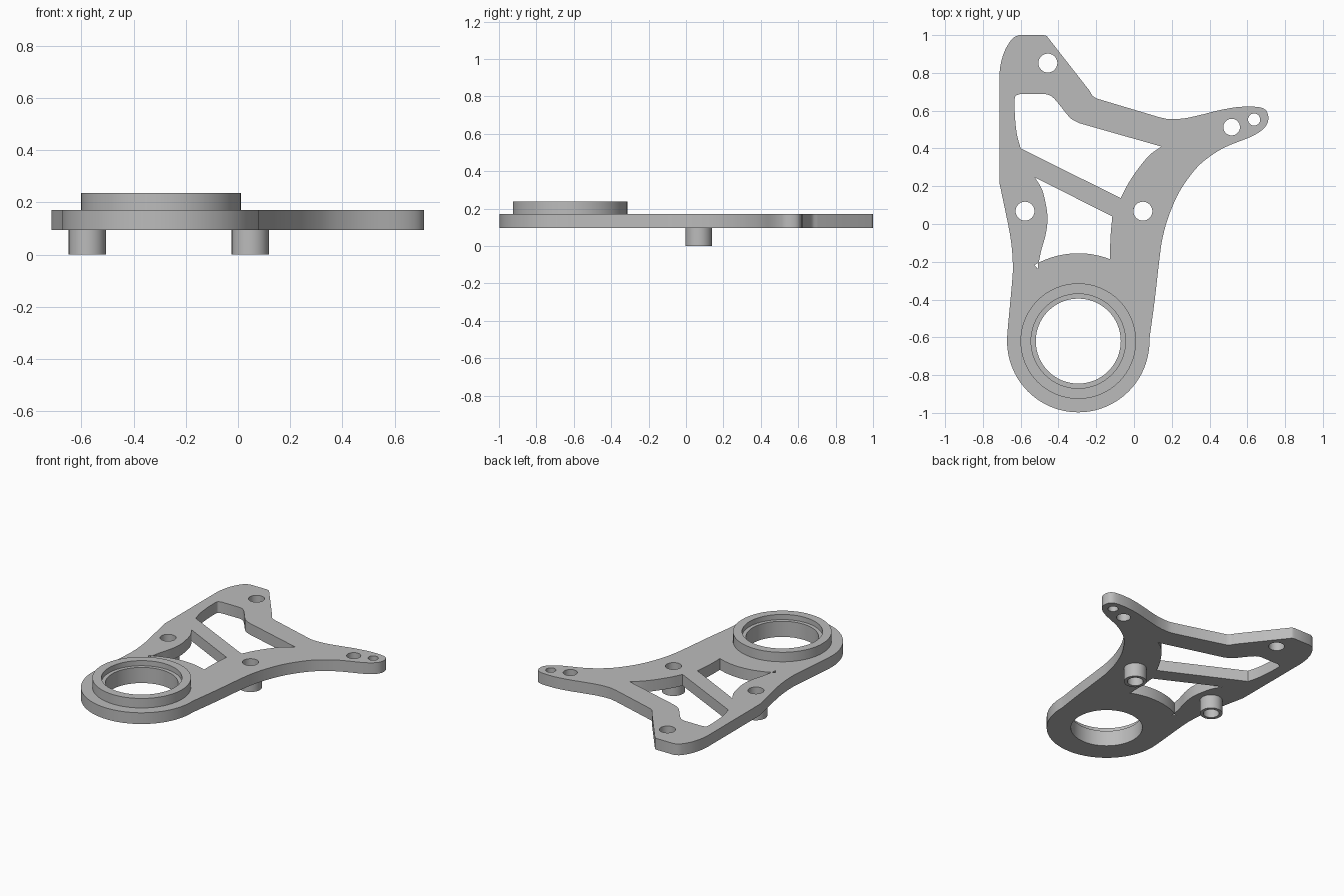
import bpy
import bmesh
from math import sin, cos, tau, radians
from mathutils import Vector

cube = bpy.data.objects.get("Cube")
if cube:
    bpy.data.objects.remove(cube)

# One plain grey for the whole bracket
grey = bpy.data.materials.new("matte grey")
grey.use_nodes = True
colour = (0.5, 0.5, 0.5, 1)
grey.diffuse_color = colour
grey.node_tree.nodes["Principled BSDF"].inputs["Base Color"].default_value = colour

RING = (-0.295, -0.62)
BORE = 0.225
PLATE_LOW, PLATE_TOP = 0.095, 0.172
PEGS = {"left": (0.047, 0.068), "right": (-0.577, 0.068)}
SIDES = 64


def arc(centre, radius, start=0, end=360, steps=SIDES):
    """Points along an arc, angles in degrees."""
    span = radians(end - start)
    return [Vector((centre[0] + radius * cos(radians(start) + span * i / steps),
                    centre[1] + radius * sin(radians(start) + span * i / steps)))
            for i in range(steps + 1)]


def smooth(*points, steps=5):
    """Smooth curve through the points; two points give a straight line."""
    pts = [Vector(p) for p in points]
    if len(pts) == 2:
        return pts
    ext = [2 * pts[0] - pts[1]] + pts + [2 * pts[-1] - pts[-2]]
    out = []
    for a, b, c, d in zip(ext, ext[1:], ext[2:], ext[3:]):
        for i in range(steps):
            t = i / steps
            out.append(0.5 * (2 * b + (c - a) * t + (2 * a - 5 * b + 4 * c - d) * t ** 2
                              + (3 * b - a - 3 * c + d) * t ** 3))
    return out + [pts[-1]]


def loop(*runs):
    """Join runs into one closed loop without repeated points."""
    out = []
    for p in (p for run in runs for p in run):
        if not out or (p - out[-1]).length > 0.001:
            out.append(p)
    if (out[0] - out[-1]).length < 0.001:
        out.pop()
    return out


def finish(name, mesh):
    bm = bmesh.new()
    bm.from_mesh(mesh)
    bmesh.ops.remove_doubles(bm, verts=bm.verts, dist=0.00005)
    bmesh.ops.recalc_face_normals(bm, faces=bm.faces)
    bm.to_mesh(mesh)
    bm.free()
    mesh.materials.clear()
    mesh.materials.append(grey)
    obj = bpy.data.objects.new(name, mesh)
    bpy.context.collection.objects.link(obj)
    bpy.ops.object.select_all(action="DESELECT")
    obj.select_set(True)
    bpy.context.view_layer.objects.active = obj
    bpy.ops.object.shade_smooth_by_angle(angle=radians(30))
    return obj


def flat_plate(name, loops, low, top):
    """Extruded plate; every loop after the first is a hole."""
    curve = bpy.data.curves.new(name, "CURVE")
    curve.dimensions = "2D"
    curve.fill_mode = "BOTH"
    curve.extrude = (top - low) / 2
    for pts in loops:
        spline = curve.splines.new("POLY")
        spline.points.add(len(pts) - 1)
        for point, p in zip(spline.points, pts):
            point.co = (p.x, p.y, 0, 1)
        spline.use_cyclic_u = True
    temp = bpy.data.objects.new(name + " helper", curve)
    bpy.context.collection.objects.link(temp)
    graph = bpy.context.evaluated_depsgraph_get()
    mesh = bpy.data.meshes.new_from_object(temp.evaluated_get(graph))
    bpy.data.objects.remove(temp)
    obj = finish(name, mesh)
    obj.location.z = (low + top) / 2


def lathe(name, centre, profile):
    """Closed (radius, z) profile turned about a vertical axis."""
    bm = bmesh.new()
    rows = [[bm.verts.new((r * cos(tau * i / SIDES), r * sin(tau * i / SIDES), z))
             for i in range(SIDES)] for r, z in profile]
    for row, nxt in zip(rows, rows[1:] + rows[:1]):
        for i in range(SIDES):
            j = (i + 1) % SIDES
            bm.faces.new((row[i], row[j], nxt[j], nxt[i]))
    mesh = bpy.data.meshes.new(name)
    bm.to_mesh(mesh)
    bm.free()
    obj = finish(name, mesh)
    obj.location = (*centre, 0)


# Outer edge: round end, right arm, notch, left arm, then back down
outline = loop(
    arc(RING, 0.377, 180, 360, 40),
    smooth((0.083, -0.6), (0.11, -0.4), (0.133, -0.2), (0.15, -0.08), (0.183, 0.04),
           (0.24, 0.17), (0.325, 0.29), (0.405, 0.36), (0.49, 0.41), (0.615, 0.46),
           (0.675, 0.495), (0.705, 0.53), (0.711, 0.57), (0.695, 0.605),
           (0.65, 0.62), (0.56, 0.62), (0.465, 0.605), (0.35, 0.577),
           (0.27, 0.56), (0.19, 0.555), (0.135, 0.565)),
    smooth((0.135, 0.565), (-0.2, 0.665)),
    smooth((-0.2, 0.665), (-0.22, 0.68), (-0.235, 0.705)),
    smooth((-0.235, 0.705), (-0.45, 0.98)),
    smooth((-0.45, 0.98), (-0.463, 0.995), (-0.48, 1)),
    smooth((-0.48, 1), (-0.61, 1)),
    smooth((-0.61, 1), (-0.645, 0.98), (-0.683, 0.92), (-0.705, 0.85), (-0.713, 0.79)),
    smooth((-0.713, 0.79), (-0.713, 0.22)),
    smooth((-0.713, 0.22), (-0.667, 0), (-0.65, -0.1), (-0.642, -0.2), (-0.644, -0.29),
           (-0.668, -0.55), (-0.672, -0.62)))

# Large window between the two arms
upper_window = loop(
    smooth((-0.633, 0.655), (-0.627, 0.678), (-0.605, 0.687)),
    smooth((-0.605, 0.687), (-0.467, 0.687)),
    smooth((-0.467, 0.687), (-0.44, 0.678), (-0.41, 0.65), (-0.36, 0.587),
           (-0.33, 0.555), (-0.29, 0.534)),
    smooth((-0.29, 0.534), (0.145, 0.41)),
    smooth((0.145, 0.41), (0.083, 0.365), (0.02, 0.29), (-0.033, 0.21), (-0.07, 0.137)),
    smooth((-0.07, 0.137), (-0.6, 0.4)),
    smooth((-0.6, 0.4), (-0.62, 0.475), (-0.63, 0.565), (-0.633, 0.655)))

# Window between the diagonal rib and the ring
lower_window = loop(
    smooth((-0.525, 0.247), (-0.115, 0.04)),
    smooth((-0.115, 0.04), (-0.125, -0.08), (-0.126, -0.197)),
    arc(RING, 0.465, 69, 120, 20),
    smooth((-0.51, -0.237), (-0.493, -0.148), (-0.467, -0.053), (-0.458, 0.03),
           (-0.467, 0.106), (-0.488, 0.185), (-0.525, 0.247)))

holes = [((-0.456, 0.852), 0.05), ((0.517, 0.513), 0.044), ((0.636, 0.553), 0.032)]
holes += [(peg, 0.05) for peg in PEGS.values()]
round_holes = [loop(arc(c, r, steps=48)) for c, r in holes]
bore = loop(arc(RING, BORE))

flat_plate("bracket plate", [outline, upper_window, lower_window, bore] + round_holes,
           PLATE_LOW, PLATE_TOP)

# Raised collar with a shallow seat inside its rim
lathe("bearing collar", RING,
      [(BORE, PLATE_TOP), (0.306, PLATE_TOP), (0.306, 0.237),
       (0.25, 0.237), (0.25, 0.202), (BORE, 0.202)])

# Hollow pegs under the plate
for side, centre in PEGS.items():
    lathe(side + " peg", centre,
          [(0.05, 0), (0.071, 0), (0.071, PLATE_LOW), (0.05, PLATE_LOW)])
